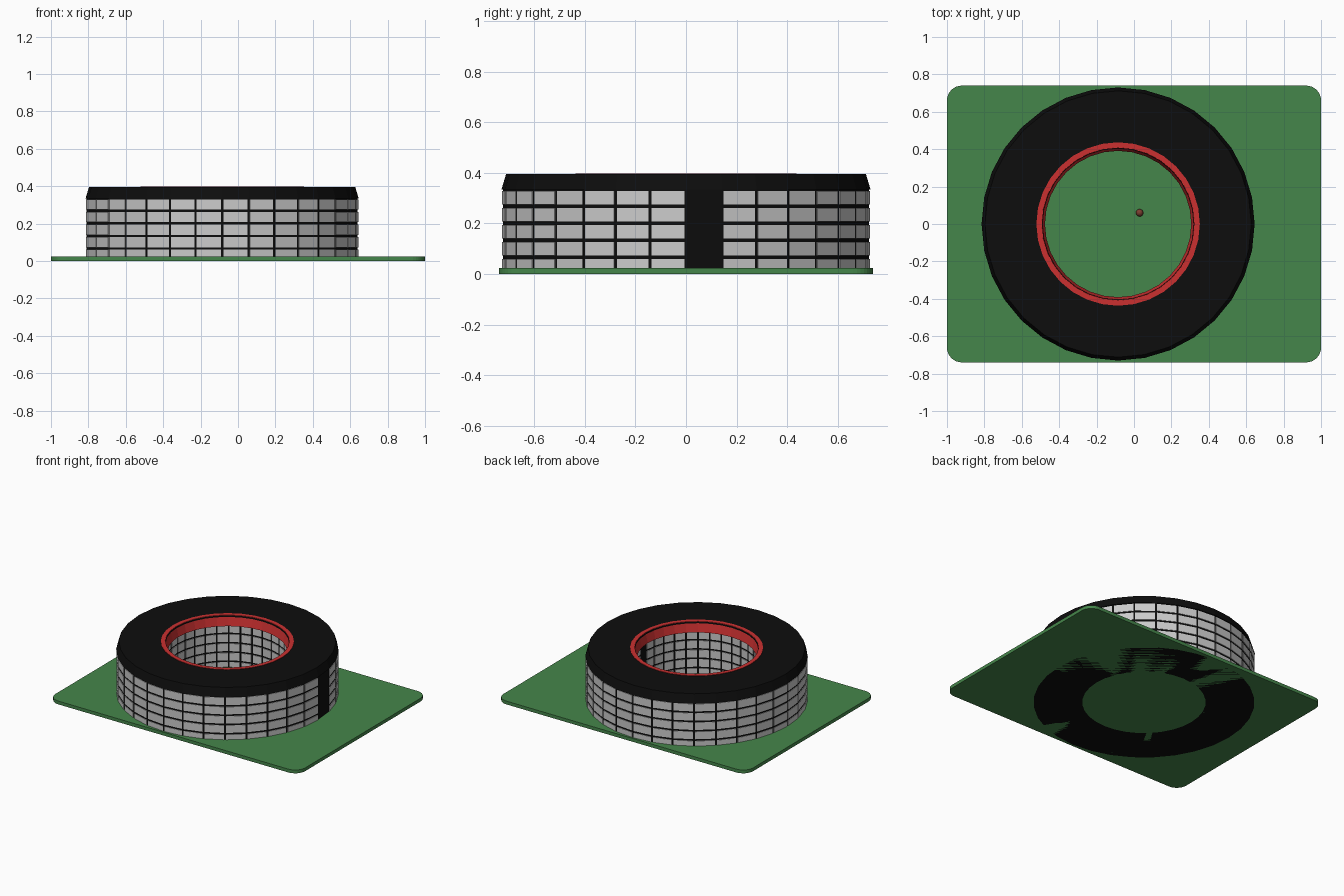
import bpy, bmesh
from math import cos, sin, pi

if "Cube" in bpy.data.objects:
    bpy.data.objects.remove(bpy.data.objects["Cube"])

CX, N, ROWS = -0.085, 32, 5
BASE_T, WALL_TOP, CAP_TOP = 0.024, 0.335, 0.395


def material(name, rgb):
    m = bpy.data.materials.new(name)
    m.diffuse_color = (*rgb, 1)
    m.use_nodes = True
    m.node_tree.nodes["Principled BSDF"].inputs["Base Color"].default_value = m.diffuse_color
    return m


def finish(bm, name, mat=None):
    bmesh.ops.recalc_face_normals(bm, faces=bm.faces)
    me = bpy.data.meshes.new(name)
    bm.to_mesh(me)
    bm.free()
    ob = bpy.data.objects.new(name, me)
    bpy.context.collection.objects.link(ob)
    if mat:
        me.materials.append(mat)
    return ob


def lathe(name, profile, mat):
    """Revolve a closed (radius, z) profile around the ring centre."""
    bm = bmesh.new()
    rings = []
    for i in range(N):
        a = 2 * pi * i / N
        rings.append([bm.verts.new((CX + r * cos(a), r * sin(a), z)) for r, z in profile])
    k = len(profile)
    for i in range(N):
        p, q = rings[i], rings[(i + 1) % N]
        for j in range(k):
            bm.faces.new((p[j], q[j], q[(j + 1) % k], p[(j + 1) % k]))
    return finish(bm, name, mat)


def bricks(name, r0, r1, gap):
    """Rows of thin flat blocks, one column left open for the dark panel."""
    bm = bmesh.new()
    h = WALL_TOP / ROWS
    for i in range(1, N):
        a0, a1 = 2 * pi * i / N, 2 * pi * (i + 1) / N
        for row in range(ROWS):
            vs = []
            for z in (row * h + gap / 2, (row + 1) * h - gap / 2):
                for r in (r0, r1):
                    t = gap / (2 * r * 2 * sin(pi / N))
                    for f in (t, 1 - t):
                        vs.append(bm.verts.new((
                            CX + r * (cos(a0) * (1 - f) + cos(a1) * f),
                            r * (sin(a0) * (1 - f) + sin(a1) * f), z)))
            for f in ((0, 1, 3, 2), (4, 5, 7, 6), (0, 1, 5, 4),
                      (2, 3, 7, 6), (0, 2, 6, 4), (1, 3, 7, 5)):
                bm.faces.new([vs[j] for j in f])
    return finish(bm, name)


green = material("green", (0.06, 0.24, 0.07))
black = material("black", (0.004, 0.004, 0.004))
red = material("red", (0.6, 0.03, 0.03))
brown = material("brown", (0.2, 0.05, 0.03))

# Rounded green base plate
bm = bmesh.new()
pts = []
R = 0.08
for sx, sy, start in ((1, 1, 0), (-1, 1, 90), (-1, -1, 180), (1, -1, 270)):
    for s in range(9):
        a = (start + s * 11.25) * pi / 180
        pts.append(bm.verts.new((sx * (1 - R) + R * cos(a), sy * (0.74 - R) + R * sin(a), 0)))
face = bm.faces.new(pts)
ext = bmesh.ops.extrude_face_region(bm, geom=[face])
for v in ext["geom"]:
    if isinstance(v, bmesh.types.BMVert):
        v.co.z = BASE_T
finish(bm, "base_plate", green)

# Black wall core with sloped cap
lathe("wall_core", [(0.725, 0), (0.725, WALL_TOP), (0.73, WALL_TOP), (0.712, CAP_TOP),
                    (0.405, CAP_TOP), (0.405, 0)], black)

# Brick faces outside and inside
bricks("outer_bricks", 0.715, 0.729, 0.013)
bricks("inner_bricks", 0.401, 0.412, 0.012)

# Red rim around the opening
lathe("red_rim", [(0.437, CAP_TOP - 0.01), (0.437, CAP_TOP + 0.003), (0.408, CAP_TOP + 0.003),
                  (0.391, 0.325), (0.404, 0.325), (0.41, CAP_TOP - 0.01)], red)

# Small ball on the plate
bm = bmesh.new()
bmesh.ops.create_uvsphere(bm, u_segments=16, v_segments=8, radius=0.02)
bmesh.ops.translate(bm, verts=bm.verts, vec=(0.03, 0.06, BASE_T + 0.02))
for f in bm.faces:
    f.smooth = True
finish(bm, "ball", brown)
